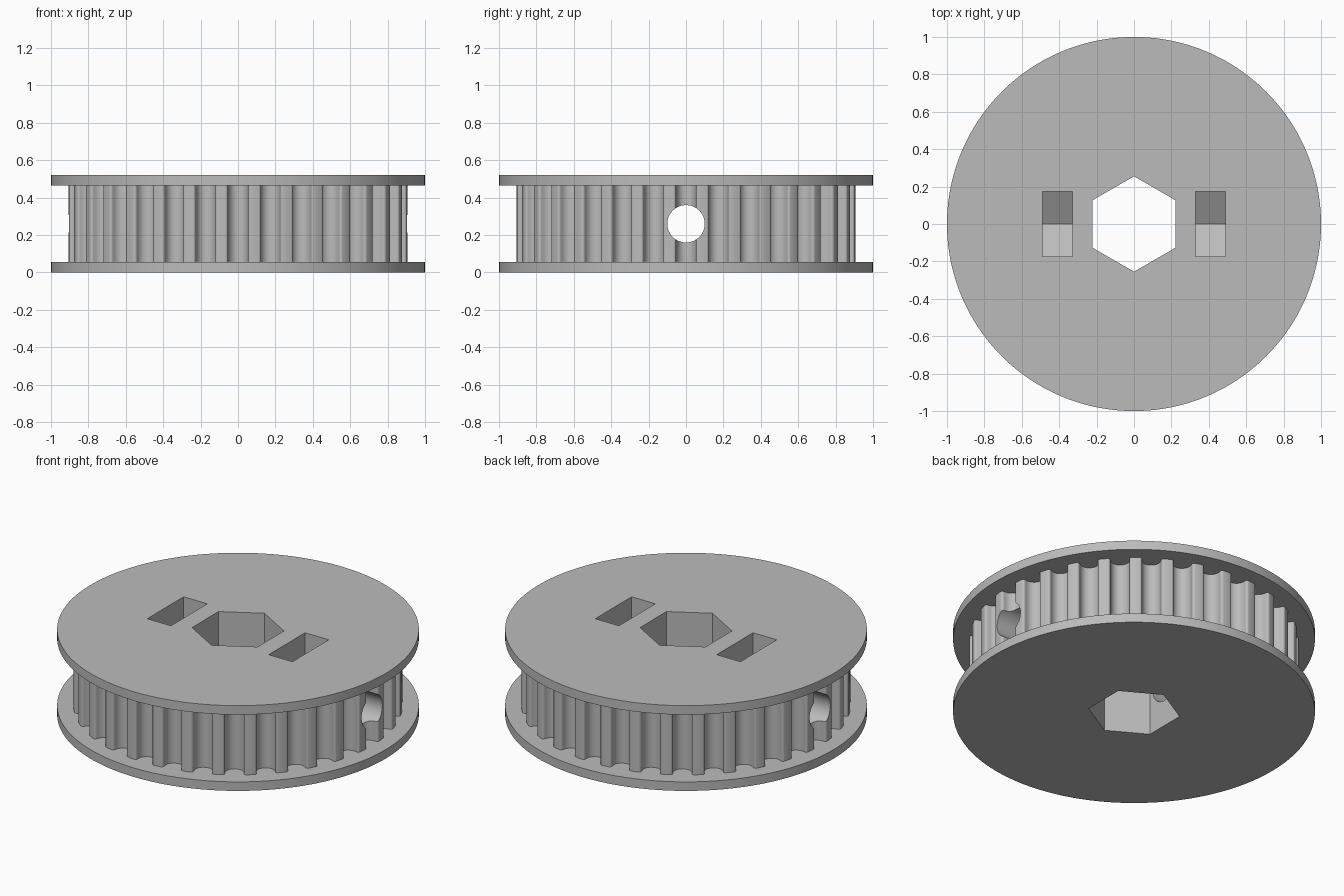
import bpy, bmesh
from math import sin, cos, pi, tau

if "Cube" in bpy.data.objects:
    bpy.data.objects.remove(bpy.data.objects["Cube"], do_unlink=True)

HEIGHT, FLANGE = 0.52, 0.055
TEETH, TOOTH_R = 32, 0.907
GROOVE_R, TIP_R, DEPTH = 0.053, 0.014, 0.078

gray = bpy.data.materials.new("plain gray")
gray.use_nodes = True
gray.diffuse_color = (0.5, 0.5, 0.5, 1)
gray.node_tree.nodes["Principled BSDF"].inputs["Base Color"].default_value = (0.5, 0.5, 0.5, 1)


def prism(name, points, low, high, axis="z"):
    """Extrude a 2D outline along z, or along x with the outline in y and z."""
    def place(p, h):
        return (p[0], p[1], h) if axis == "z" else (h, p[0], p[1])
    bm = bmesh.new()
    face = bm.faces.new([bm.verts.new(place(p, low)) for p in points])
    top = bmesh.ops.extrude_face_region(bm, geom=[face])["geom"]
    shift = place((0, 0), high - low)
    bmesh.ops.translate(bm, vec=shift, verts=[v for v in top if isinstance(v, bmesh.types.BMVert)])
    bmesh.ops.recalc_face_normals(bm, faces=bm.faces)
    mesh = bpy.data.meshes.new(name)
    bm.to_mesh(mesh)
    bm.free()
    mesh.materials.append(gray)
    obj = bpy.data.objects.new(name, mesh)
    bpy.context.collection.objects.link(obj)
    return obj


def ring(radius, sides, start=0.0, center=(0, 0)):
    return [(center[0] + radius * cos(start + tau * i / sides),
             center[1] + radius * sin(start + tau * i / sides)) for i in range(sides)]


def groove_outline():
    """One groove as (sideways, depth): rounded tip, round bottom, rounded tip."""
    wall = GROOVE_R + TIP_R
    steps = [pi / 2 * i / 5 for i in range(6)]
    left = [(-wall + TIP_R * sin(a), TIP_R * (1 - cos(a))) for a in steps]
    bottom = [(-GROOVE_R * cos(pi * i / 12), DEPTH - GROOVE_R + GROOVE_R * sin(pi * i / 12))
              for i in range(13)]
    right = [(-u, d) for u, d in reversed(left)]
    return left + bottom + right


def gear_outline():
    points = []
    for i in range(TEETH):
        a = tau * i / TEETH
        for u, d in groove_outline():
            r = TOOTH_R - d
            points.append((r * cos(a) - u * sin(a), r * sin(a) + u * cos(a)))
    return points


# Toothed core between two flanges
core = prism("toothed_core", gear_outline(), FLANGE, HEIGHT - FLANGE)
bottom = prism("bottom_flange", ring(1, 160), 0, FLANGE)
top = prism("top_flange", ring(1, 160), HEIGHT - FLANGE, HEIGHT)

# Cutters: hexagonal bore, cross hole and two pointed nut slots
mid = HEIGHT / 2
bore = prism("bore_cutter", ring(0.255, 6, pi / 2), -0.1, HEIGHT + 0.1)
hole = prism("cross_hole_cutter", ring(0.1, 48, 0, (0, mid)), -1.2, 1.2, "x")
slot = [(-0.175, 0.16), (0, 0.058), (0.175, 0.16), (0.175, 0.6), (-0.175, 0.6)]
slots = [prism("nut_slot_cutter", slot, low, low + 0.16, "x") for low in (-0.49, 0.33)]


def cut(obj, cutters):
    bpy.context.view_layer.objects.active = obj
    for cutter in cutters:
        mod = obj.modifiers.new("cut", "BOOLEAN")
        mod.operation = "DIFFERENCE"
        mod.solver = "EXACT"
        mod.object = cutter
        bpy.ops.object.modifier_apply(modifier=mod.name)


cut(core, [bore, hole] + slots)
cut(bottom, [bore])
cut(top, [bore] + slots)
for cutter in [bore, hole] + slots:
    bpy.data.objects.remove(cutter, do_unlink=True)

# Smooth the round walls and keep the corners sharp
bpy.ops.object.select_all(action="DESELECT")
for part in (core, bottom, top):
    part.select_set(True)
bpy.context.view_layer.objects.active = core
bpy.ops.object.shade_smooth_by_angle(angle=pi / 6)
